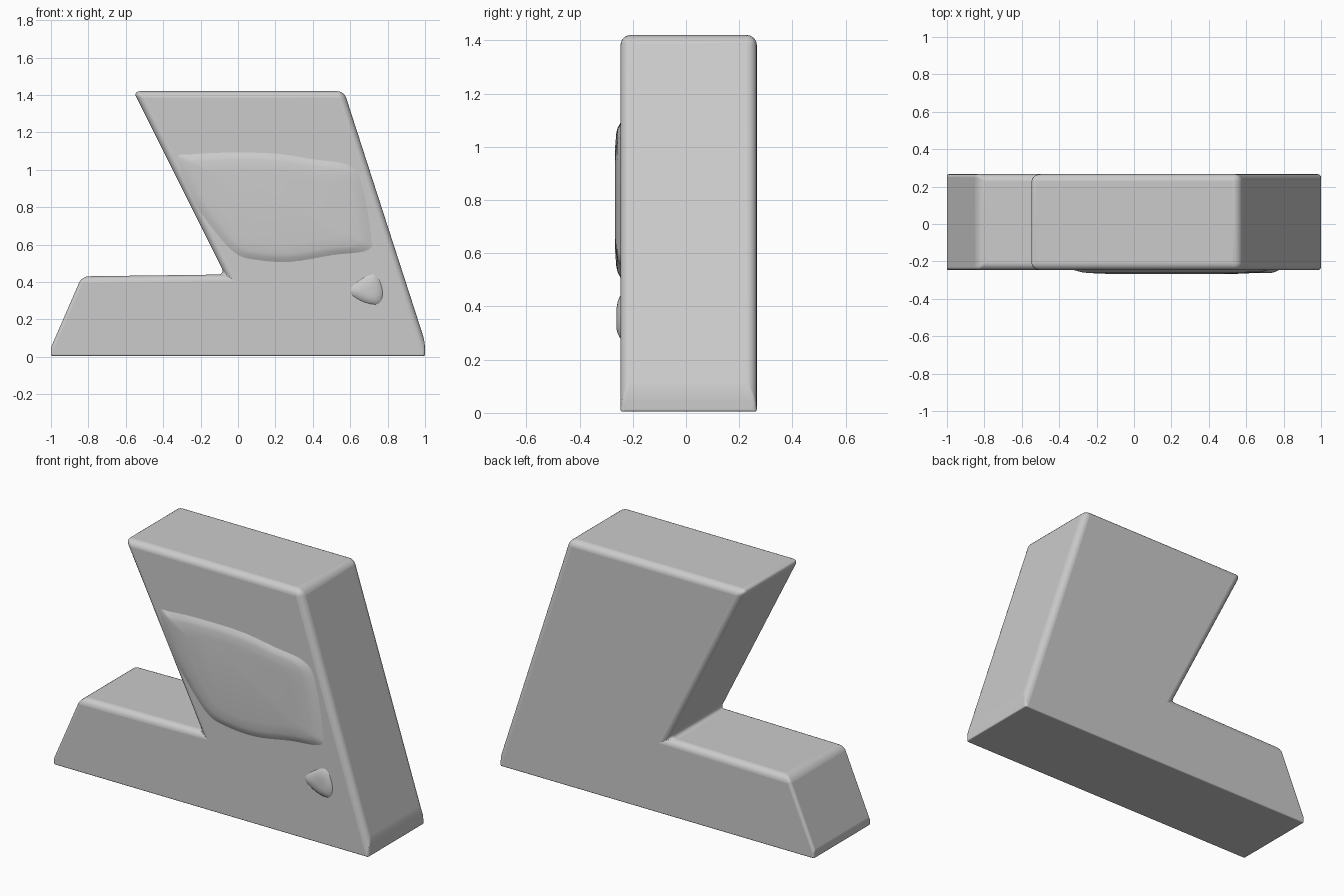
import bpy, bmesh
from math import radians
from mathutils import Vector

cube = bpy.data.objects.get("Cube")
if cube:
    bpy.data.objects.remove(cube)

grey = bpy.data.materials.new("plain_grey")
grey.use_nodes = True
colour = (0.6, 0.6, 0.6, 1)
grey.diffuse_color = colour
grey.node_tree.nodes["Principled BSDF"].inputs["Base Color"].default_value = colour


def make_object(name, bm):
    bmesh.ops.recalc_face_normals(bm, faces=bm.faces)
    mesh = bpy.data.meshes.new(name)
    bm.to_mesh(mesh)
    bm.free()
    mesh.materials.append(grey)
    obj = bpy.data.objects.new(name, mesh)
    bpy.context.collection.objects.link(obj)
    bpy.ops.object.select_all(action="DESELECT")
    obj.select_set(True)
    bpy.context.view_layer.objects.active = obj
    return obj


def smooth_outline(points, steps=5):
    """Closed Catmull-Rom curve through the points."""
    pts = [Vector(p) for p in points]
    n = len(pts)
    out = []
    for i in range(n):
        a, b, c, d = (pts[(i + k) % n] for k in (-1, 0, 1, 2))
        for s in range(steps):
            t = s / steps
            out.append(0.5 * (2 * b + (c - a) * t + (2 * a - 5 * b + 4 * c - d) * t**2
                              + (3 * b - a - 3 * c + d) * t**3))
    return out


def raised_patch(name, points, rings):
    """Shallow pillow on the front face; rings are (scale, y) pairs."""
    outline = smooth_outline(points)
    centre = sum(outline, Vector((0, 0))) / len(outline)
    bm = bmesh.new()
    loops = []
    for scale, y in rings:
        ring = [centre + (p - centre) * scale for p in outline]
        loops.append([bm.verts.new((p.x, y, p.y)) for p in ring])
    n = len(outline)
    for low, high in zip(loops, loops[1:]):
        for i in range(n):
            j = (i + 1) % n
            bm.faces.new((low[i], low[j], high[j], high[i]))
    bm.faces.new(loops[-1])
    obj = make_object(name, bm)
    bpy.ops.object.shade_smooth()
    return obj


# Body: leaning block with a low toe, extruded from its side profile
profile = [(-1, 0.005), (1, 0.005), (1, 0.08), (0.567, 1.42), (-0.56, 1.42),
           (-0.07, 0.44), (-0.835, 0.43), (-1, 0.05)]
bm = bmesh.new()
face = bm.faces.new([bm.verts.new((x, -0.246, z)) for x, z in profile])
extruded = bmesh.ops.extrude_face_region(bm, geom=[face])["geom"]
for v in extruded:
    if isinstance(v, bmesh.types.BMVert):
        v.co.y = 0.266
weight = bm.edges.layers.float.new("bevel_weight_edge")
for e in bm.edges:
    zs = [v.co.z for v in e.verts]
    e[weight] = 1.0 if min(zs) > 0.06 else 0.45
    if max(zs) < 0.06:
        e[weight] = 0.2
body = make_object("body", bm)
bevel = body.modifiers.new("rounded_edges", "BEVEL")
bevel.limit_method = "WEIGHT"
bevel.width = 0.06
bevel.segments = 5
bpy.ops.object.shade_smooth_by_angle(angle=radians(40))
normals = body.modifiers.new("even_shading", "WEIGHTED_NORMAL")
normals.keep_sharp = True

# Raised panel on the front
raised_patch("front_panel",
             [(-0.31, 1.05), (-0.23, 0.84), (-0.12, 0.68), (-0.01, 0.56), (0.1, 0.525),
              (0.28, 0.515), (0.5, 0.55), (0.68, 0.575), (0.7, 0.65), (0.65, 0.93),
              (0.58, 1.02), (0.4, 1.05), (0.2, 1.08), (-0.05, 1.085), (-0.25, 1.075)],
             [(1.04, -0.244), (1.0, -0.249), (0.95, -0.257), (0.88, -0.262), (0.7, -0.266)])

# Small bump near the front lower corner
raised_patch("front_bump",
             [(0.6, 0.36), (0.66, 0.3), (0.75, 0.285), (0.77, 0.36), (0.72, 0.44)],
             [(1.05, -0.244), (0.95, -0.25), (0.75, -0.257), (0.5, -0.261), (0.2, -0.262)])
